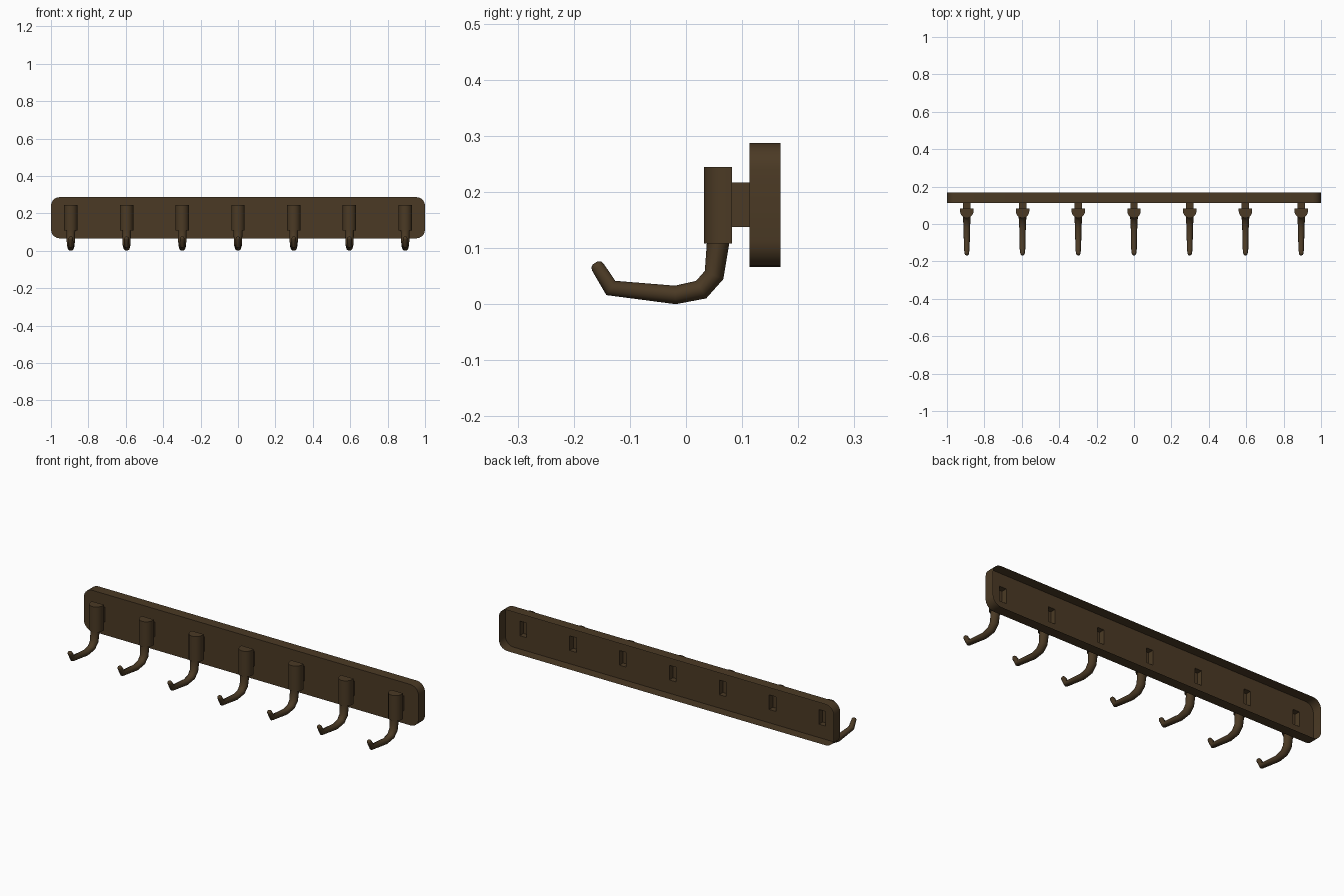
import bpy, bmesh, math
from mathutils import Vector

if "Cube" in bpy.data.objects:
    bpy.data.objects.remove(bpy.data.objects["Cube"])

brown = bpy.data.materials.new("dark_brown")
brown.diffuse_color = (0.070, 0.042, 0.018, 1)
brown.use_nodes = True
brown.node_tree.nodes["Principled BSDF"].inputs["Base Color"].default_value = brown.diffuse_color


def finish(bm, name, angle=40, recalc=True):
    if recalc:
        bmesh.ops.recalc_face_normals(bm, faces=bm.faces)
    me = bpy.data.meshes.new(name)
    bm.to_mesh(me)
    bm.free()
    me.materials.append(brown)
    ob = bpy.data.objects.new(name, me)
    bpy.context.collection.objects.link(ob)
    bpy.ops.object.select_all(action='DESELECT')
    ob.select_set(True)
    bpy.context.view_layer.objects.active = ob
    bpy.ops.object.shade_smooth_by_angle(angle=math.radians(angle))
    return ob


def loop(bm, pts):
    vs = [bm.verts.new(p) for p in pts]
    es = [bm.edges.new((vs[i], vs[(i + 1) % len(vs)])) for i in range(len(vs))]
    return vs, es


def wall(bm, vs, y):
    # straight wall from a loop of vertices to depth y; returns the far loop
    far = [bm.verts.new((v.co.x, y, v.co.z)) for v in vs]
    n = len(vs)
    for i in range(n):
        j = (i + 1) % n
        bm.faces.new((vs[i], vs[j], far[j], far[i]))
    return far


HOOK_X = [i * 0.298 for i in range(-3, 4)]
FRONT, BACK, STEM = 0.113, 0.168, 0.082
Z0, Z1, R = 0.066, 0.287, 0.048

# Open-backed rail: front plate with slots, rim to the back, hollow stems to the front
bm = bmesh.new()
outline = []
for cx, cz, a0 in ((1 - R, Z1 - R, 0), (-1 + R, Z1 - R, 90),
                   (-1 + R, Z0 + R, 180), (1 - R, Z0 + R, 270)):
    for k in range(6):
        a = math.radians(a0 + k * 18)
        outline.append((cx + R * math.cos(a), FRONT, cz + R * math.sin(a)))
rim, edges = loop(bm, outline)
slots = []
for x in HOOK_X:
    vs, es = loop(bm, [(x + sx * 0.02, FRONT, z) for sx, z in
                       ((-1, 0.138), (1, 0.138), (1, 0.217), (-1, 0.217))])
    slots.append(vs)
    edges += es
bmesh.ops.triangle_fill(bm, use_beauty=True, use_dissolve=False,
                        edges=edges, normal=(0, -1, 0))
wall(bm, rim, BACK)
for vs in slots:
    wall(bm, vs, STEM)
finish(bm, "wall_rail")

# Hook path: y, z, half width in x, half thickness in the bend plane
PATH = [(0.057, 0.125, 0.024, 0.020), (0.057, 0.108, 0.024, 0.020),
        (0.050, 0.052, 0.022, 0.0180), (0.027, 0.026, 0.020, 0.0180),
        (-0.019, 0.0166, 0.0175, 0.0165), (-0.134, 0.029, 0.015, 0.0150),
        (-0.157, 0.066, 0.012, 0.0120), (-0.1600, 0.0710, 0.010, 0.0100),
        (-0.1617, 0.0738, 0.005, 0.0050)]
SIDES = 12

for i, x in enumerate(HOOK_X):
    # D-shaped mount, flat at the back and round at the front
    bm = bmesh.new()
    prof = [(-0.036, STEM)]
    for k in range(11):
        a = math.pi + math.pi * k / 10
        prof.append((0.036 * math.cos(a), 0.068 + 0.036 * math.sin(a)))
    prof.append((0.036, STEM))
    low = [bm.verts.new((x + px, py, 0.108)) for px, py in prof]
    top = [bm.verts.new((x + px, py, 0.245)) for px, py in prof]
    bm.faces.new(low)
    bm.faces.new(top)
    for k in range(len(prof)):
        j = (k + 1) % len(prof)
        bm.faces.new((low[k], low[j], top[j], top[k]))
    finish(bm, f"hook_mount_{i + 1}")

    # Tapered bent hook
    bm = bmesh.new()
    pts = [Vector((p[0], p[1])) for p in PATH]
    rings = []
    for k, (y, z, rx, rn) in enumerate(PATH):
        t = Vector((0, 0))
        if k > 0:
            t += (pts[k] - pts[k - 1]).normalized()
        if k < len(pts) - 1:
            t += (pts[k + 1] - pts[k]).normalized()
        if k < 2:
            t = Vector((0, -1))
        t.normalize()
        n = Vector((-t.y, t.x))
        ring = []
        for s in range(SIDES):
            a = 2 * math.pi * s / SIDES
            q = n * (rn * math.sin(a))
            ring.append(bm.verts.new((x + rx * math.cos(a), y + q.x, z + q.y)))
        rings.append(ring)
    for a, b in zip(rings, rings[1:]):
        for s in range(SIDES):
            j = (s + 1) % SIDES
            bm.faces.new((a[s], a[j], b[j], b[s]))
    bm.faces.new(rings[0])
    bm.faces.new(rings[-1])
    finish(bm, f"hook_{i + 1}", 50)
